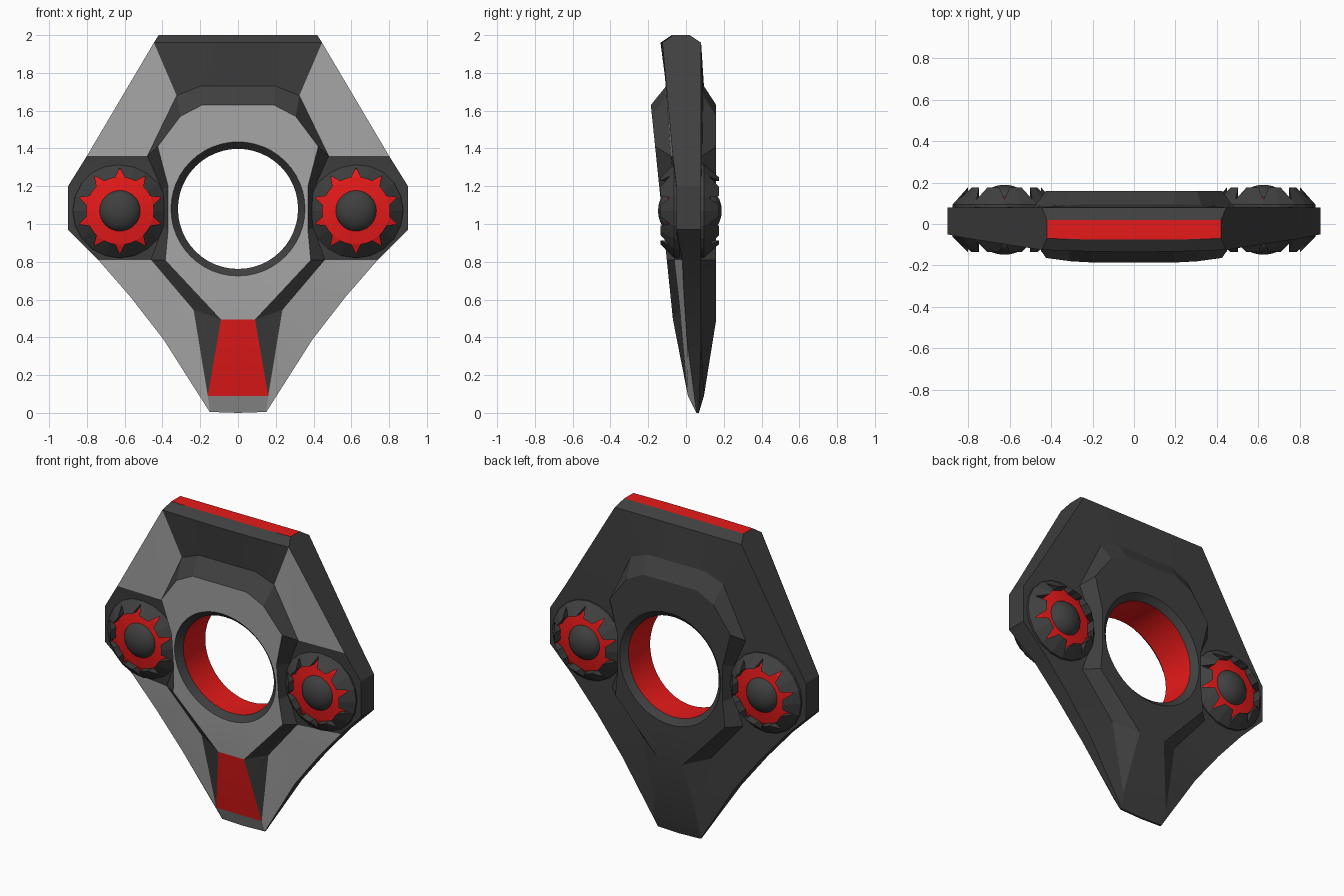
import bpy, bmesh, math

if "Cube" in bpy.data.objects:
    bpy.data.objects.remove(bpy.data.objects["Cube"])


def material(name, rgb):
    m = bpy.data.materials.new(name)
    m.diffuse_color = (*rgb, 1)
    m.use_nodes = True
    m.node_tree.nodes["Principled BSDF"].inputs["Base Color"].default_value = m.diffuse_color
    return m


DARK, LIGHT, RED = 0, 1, 2
MATS = [material("dark_grey", (0.05, 0.05, 0.05)),
        material("light_grey", (0.42, 0.42, 0.42)),
        material("red", (0.8, 0.01, 0.01))]


def finish(bm, name, smooth=None):
    bmesh.ops.remove_doubles(bm, verts=bm.verts, dist=0.0005)
    bmesh.ops.recalc_face_normals(bm, faces=bm.faces)
    me = bpy.data.meshes.new(name)
    bm.to_mesh(me)
    bm.free()
    for m in MATS:
        me.materials.append(m)
    ob = bpy.data.objects.new(name, me)
    bpy.context.collection.objects.link(ob)
    if smooth:
        bpy.ops.object.select_all(action='DESELECT')
        ob.select_set(True)
        bpy.context.view_layer.objects.active = ob
        bpy.ops.object.shade_smooth_by_angle(angle=math.radians(smooth))
    return ob


# ---- Body: half rings running from top centre to bottom centre ----
# outer rim: x, z, front y, back y
outer = [(0, 1.96, -.135, .08), (.2, 1.96, -.133, .08), (.445, 1.96, -.125, .08),
         (.80, 1.36, -.07, .08), (.90, 1.20, -.05, .08), (.90, .97, -.05, .08),
         (.74, .81, -.02, .08), (.57, .615, -.01, .08), (.395, .39, .005, .08),
         (.15, .005, .055, .068), (0, 0, .055, .068)]
# foot of the raised plate
base = [(0, 1.73, -.105, .095), (.2, 1.73, -.105, .095), (.325, 1.68, -.10, .09),
        (.48, 1.36, -.08, .085), (.40, 1.18, -.06, .085), (.40, .98, -.06, .085),
        (.46, .81, -.06, .085), (.35, .68, -.045, .085), (.235, .545, -.03, .085),
        (.16, .09, .01, .095), (0, .09, .01, .095)]
# flat top of the raised plate: x, z
plate = [(0, 1.63), (.19, 1.63), (.305, 1.57), (.425, 1.41), (.37, 1.20), (.37, .97),
         (.385, .81), (.24, .655), (.09, .495)]
HOLE_Z, R_OUT, R_IN, SEG = 1.08, .355, .318, 48


def plate_y(z, s):
    return -.18 + (1.57 - z) * .103 if s == 0 else .16


bm = bmesh.new()


def face(points, mat=DARK):
    """Add a face and its mirror image."""
    for sx in (1, -1):
        f = bm.faces.new([bm.verts.new((sx * x, y, z)) for x, y, z in points])
        f.material_index = mat


rim = []
for s in (0, 1):
    O = [(p[0], p[2 + s], p[1]) for p in outer]
    B = [(p[0], p[2 + s], p[1]) for p in base]
    T = [(x, plate_y(z, s), z) for x, z in plate] + B[-2:]
    rim.append(O)
    for i in range(len(O) - 1):
        light = s == 0 and i in (2, 6, 7, 8, 9)
        face([O[i], O[i + 1], B[i + 1], B[i]], LIGHT if light else DARK)
        if i < 8:
            face([B[i], B[i + 1], T[i + 1], T[i]])
    face([B[8], B[9], T[8]])
    # tapered tongue below the hole
    mid = (0, plate_y(.495, s), .495)
    face([T[8], mid, T[10], T[9]], RED if s == 0 else DARK)
    # plate face with round hole
    loop = T[:9] + [mid] + [(-x, y, z) for x, y, z in reversed(T[1:9])]
    circ = []
    for k in range(SEG):
        a = math.tau * k / SEG
        z = HOLE_Z + R_OUT * math.cos(a)
        circ.append((R_OUT * math.sin(a), plate_y(z, s), z))
    edges = []
    for pts in (loop, circ):
        vs = [bm.verts.new(p) for p in pts]
        edges += [bm.edges.new((vs[k], vs[k - 1])) for k in range(len(vs))]
    res = bmesh.ops.triangle_fill(bm, edges=edges, use_beauty=True)
    for g in res["geom"]:
        if isinstance(g, bmesh.types.BMFace):
            g.material_index = LIGHT if s == 0 else DARK

# outer wall and top chamfers with red strip
F, K = rim
for i in range(2, len(F) - 1):
    face([F[i], F[i + 1], K[i + 1], K[i]])
tf = [(0, -.075, 2), (.2, -.075, 2), (.42, -.07, 2)]
tb = [(x, .02, 2) for x, _, _ in tf]
for i in (0, 1):
    face([F[i], F[i + 1], tf[i + 1], tf[i]])
    face([tf[i], tf[i + 1], tb[i + 1], tb[i]], RED)
    face([tb[i], tb[i + 1], K[i + 1], K[i]])
face([F[2], K[2], tb[2], tf[2]])


# hole chamfers and red bore
def hole_ring(r, s, inset):
    pts = []
    for k in range(SEG):
        a = math.tau * k / SEG
        z = HOLE_Z + r * math.cos(a)
        pts.append((r * math.sin(a), plate_y(z, s) + (inset if s == 0 else -inset), z))
    return pts


rings = [hole_ring(R_OUT, 0, 0), hole_ring(R_IN, 0, .035),
         hole_ring(R_IN, 1, .035), hole_ring(R_OUT, 1, 0)]
for j, mat in enumerate((DARK, RED, DARK)):
    a, b = rings[j], rings[j + 1]
    for k in range(SEG):
        f = bm.faces.new([bm.verts.new(p) for p in (a[k - 1], a[k], b[k], b[k - 1])])
        f.material_index = mat
finish(bm, "body", 10)

# ---- Round side emblems, front and back ----
CX, CZ, N = .625, 1.07, 10


def emblem(sx, side, d, y0, h):
    def pt(r, deg, t):
        a = math.radians(deg)
        return (sx * CX + r * math.sin(a), y0 + d * t * h, CZ + r * math.cos(a))

    def lathe(name, profile, n, mat, smooth=None):
        bm = bmesh.new()
        for (r0, t0), (r1, t1) in zip(profile, profile[1:]):
            for k in range(n):
                a, b = 360 * k / n, 360 * (k + 1) / n
                q = [pt(r0, a, t0), pt(r0, b, t0), pt(r1, b, t1)]
                if r0 < 1e-6:
                    q = [pt(0, 0, t0), pt(r1, b, t1)]
                if r1 > 1e-6:
                    q.append(pt(r1, a, t1))
                bm.faces.new([bm.verts.new(p) for p in q]).material_index = mat
        finish(bm, name, smooth)

    # wedge petals with V notches between them
    def slope(r):
        return 1 - .85 * (r - .178) / .072

    bm = bmesh.new()
    half = [(.178, 0), (.178, 10), (.228, 18), (.25, 18), (.25, 0)]
    for k in range(N):
        c = 360 * (k + .5) / N
        for m in (1, -1):
            top = [bm.verts.new(pt(r, c + m * a, slope(r))) for r, a in half]
            low = [bm.verts.new(pt(r, c + m * a, -.3)) for r, a in half]
            bm.faces.new(top)
            for i in range(4):
                bm.faces.new((top[i], top[i + 1], low[i + 1], low[i]))
    finish(bm, side + "_petals")
    # red star seat under the petals
    lathe(side + "_red_seat", [(.09, .55), (.178, .4), (.235, .12)], 40, RED)
    # central dome
    arc = [(.112 * math.cos(i * math.pi / 16), .3 + .85 * math.sin(i * math.pi / 16))
           for i in range(8)] + [(0, 1.15)]
    lathe(side + "_dome", arc, 32, DARK, 40)


for sx, lr in ((1, "right"), (-1, "left")):
    emblem(sx, lr + "_front", -1, -.05, .085)
    emblem(sx, lr + "_back", 1, .08, .095)
